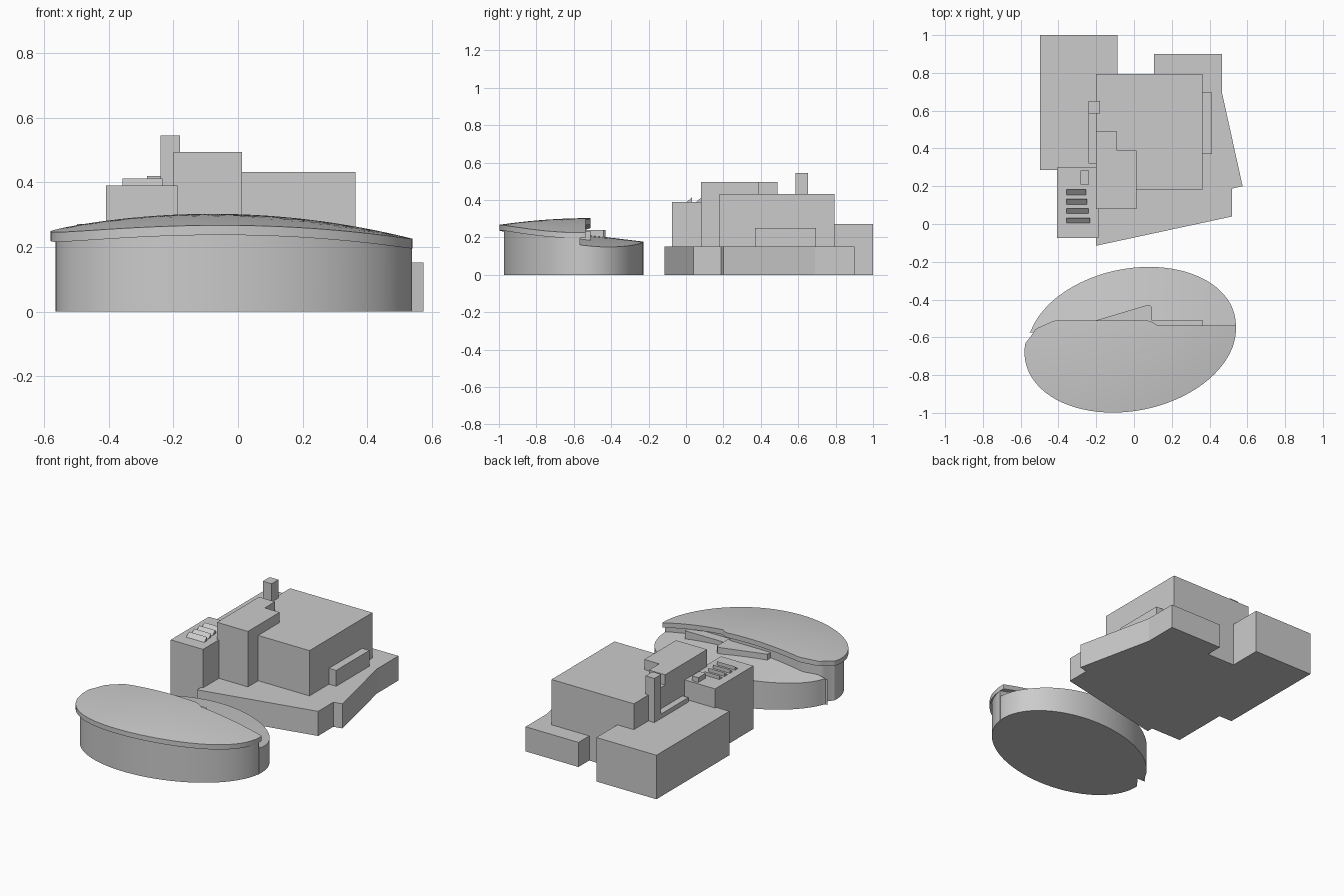
import bpy, bmesh, math

if "Cube" in bpy.data.objects:
    bpy.data.objects.remove(bpy.data.objects["Cube"])


def finish(name, bm, smooth=False):
    bmesh.ops.remove_doubles(bm, verts=bm.verts, dist=1e-5)
    bmesh.ops.recalc_face_normals(bm, faces=bm.faces)
    mesh = bpy.data.meshes.new(name)
    bm.to_mesh(mesh)
    bm.free()
    ob = bpy.data.objects.new(name, mesh)
    bpy.context.collection.objects.link(ob)
    if smooth:
        bpy.ops.object.select_all(action='DESELECT')
        ob.select_set(True)
        bpy.context.view_layer.objects.active = ob
        bpy.ops.object.shade_smooth_by_angle(angle=math.radians(30))
    return ob


def prism(name, pts, z0, z1):
    """Straight extrusion of a plan outline."""
    bm = bmesh.new()
    low = [bm.verts.new((x, y, z0)) for x, y in pts]
    top = [bm.verts.new((x, y, z1)) for x, y in pts]
    bm.faces.new(low[::-1])
    bm.faces.new(top)
    n = len(pts)
    for i in range(n):
        j = (i + 1) % n
        bm.faces.new((low[i], low[j], top[j], top[i]))
    return finish(name, bm)


def box(name, x0, x1, y0, y1, z1, z0=0.0):
    return prism(name, [(x0, y0), (x1, y0), (x1, y1), (x0, y1)], z0, z1)


def ellipse(cx, cy, a, b, deg=11.3, n=128):
    c, s = math.cos(math.radians(deg)), math.sin(math.radians(deg))
    pts = []
    for i in range(n):
        t = math.tau * i / n
        u, v = a * math.cos(t), b * math.sin(t)
        pts.append((cx + u * c - v * s, cy + u * s + v * c))
    return pts


def dome_solid(name, pts, bottom, top, rings=8):
    """Plan outline filled with rings, with curved top and bottom surfaces."""
    n = len(pts)
    mx = sum(p[0] for p in pts) / n
    my = sum(p[1] for p in pts) / n
    bm = bmesh.new()
    rims = []
    for func in (bottom, top):
        prev = [bm.verts.new((mx, my, func(mx, my)))] * n
        for k in range(1, rings + 1):
            t = k / rings
            cur = []
            for x, y in pts:
                px, py = mx + (x - mx) * t, my + (y - my) * t
                cur.append(bm.verts.new((px, py, func(px, py))))
            for i in range(n):
                j = (i + 1) % n
                if k == 1:
                    bm.faces.new((prev[0], cur[i], cur[j]))
                else:
                    bm.faces.new((prev[i], cur[i], cur[j], prev[j]))
            prev = cur
        rims.append(prev)
    lo, hi = rims
    for i in range(n):
        j = (i + 1) % n
        bm.faces.new((lo[i], lo[j], hi[j], hi[i]))
    return finish(name, bm, True)


def back_edge(x):
    """Rear edge line of the high oval roof."""
    path = [(-0.6, -0.66), (-0.55, -0.6), (-0.52, -0.555), (-0.42, -0.51),
            (0.095, -0.51), (0.105, -0.537), (0.6, -0.537)]
    for (xa, ya), (xb, yb) in zip(path, path[1:]):
        if x <= xb:
            return ya + (yb - ya) * (x - xa) / (xb - xa)
    return path[-1][1]


def high_top(x, y):
    return 0.303 - 0.2 * (x + 0.08) ** 2 - 0.15 * (y + 0.51) ** 2


def low_top(x, y):
    return 0.21 - 0.12 * (y + 0.5) - 0.2 * x ** 2


# Oval building: low rear half, high front half, overhanging roof
drum = ellipse(-0.0125, -0.6, 0.558, 0.3635)
dome_solid("oval_rear_low", [(x, max(y, -0.575)) for x, y in drum],
           lambda x, y: 0.0, low_top)
dome_solid("oval_front_high", [(x, min(y, back_edge(x) - 0.03)) for x, y in drum],
           lambda x, y: 0.0, lambda x, y: high_top(x, y) - 0.015)
roof = ellipse(-0.02, -0.617, 0.566, 0.372)
dome_solid("oval_roof", [(x, min(y, back_edge(x))) for x, y in roof],
           lambda x, y: high_top(x, y) - 0.03, high_top)

# Boxes behind the oval roof edge
prism("oval_entry_wedge", [(-0.2, -0.55), (-0.2, -0.51), (0.06, -0.432),
                           (0.085, -0.43), (0.095, -0.44), (0.095, -0.55)], 0.1, 0.24)
box("oval_entry_box", 0.095, 0.365, -0.57, -0.51, 0.235, 0.1)

# Podium of the large building
prism("podium", [(-0.2, -0.115), (0.52, 0.04), (0.52, 0.188), (0.575, 0.2),
                 (0.467, 0.69), (0.467, 0.9), (0.105, 0.9), (0.105, 0.79),
                 (-0.2, 0.79)], 0, 0.152)

# Main blocks
box("main_hall", -0.2, 0.363, 0.18, 0.795, 0.432)
box("hall_side_box", 0.36, 0.412, 0.37, 0.695, 0.25)
prism("tower", [(-0.2, 0.08), (0.012, 0.08), (0.012, 0.39), (-0.09, 0.39),
                (-0.09, 0.49), (-0.2, 0.49)], 0, 0.495)
box("rear_wing", -0.498, -0.087, 0.287, 1.0, 0.272)
box("front_wing", -0.408, -0.187, -0.075, 0.298, 0.39)
box("duct", -0.24, -0.19, 0.32, 0.6, 0.30)
box("chimney", -0.24, -0.18, 0.585, 0.652, 0.545)

# Roof details on the front wing
box("roof_box", -0.282, -0.238, 0.21, 0.283, 0.42, 0.38)
for i in range(4):
    y, x0, x1 = 0.002 + 0.05 * i, -0.357, -0.234 - 0.007 * i
    bm = bmesh.new()
    ends = [[bm.verts.new((x, yy, zz)) for yy, zz in
             ((y, 0.388), (y + 0.03, 0.388), (y + 0.03, 0.413))] for x in (x0, x1)]
    bm.faces.new(ends[0])
    bm.faces.new(ends[1])
    for k in range(3):
        m = (k + 1) % 3
        bm.faces.new((ends[0][k], ends[0][m], ends[1][m], ends[1][k]))
    finish(f"skylight_{i + 1}", bm)
